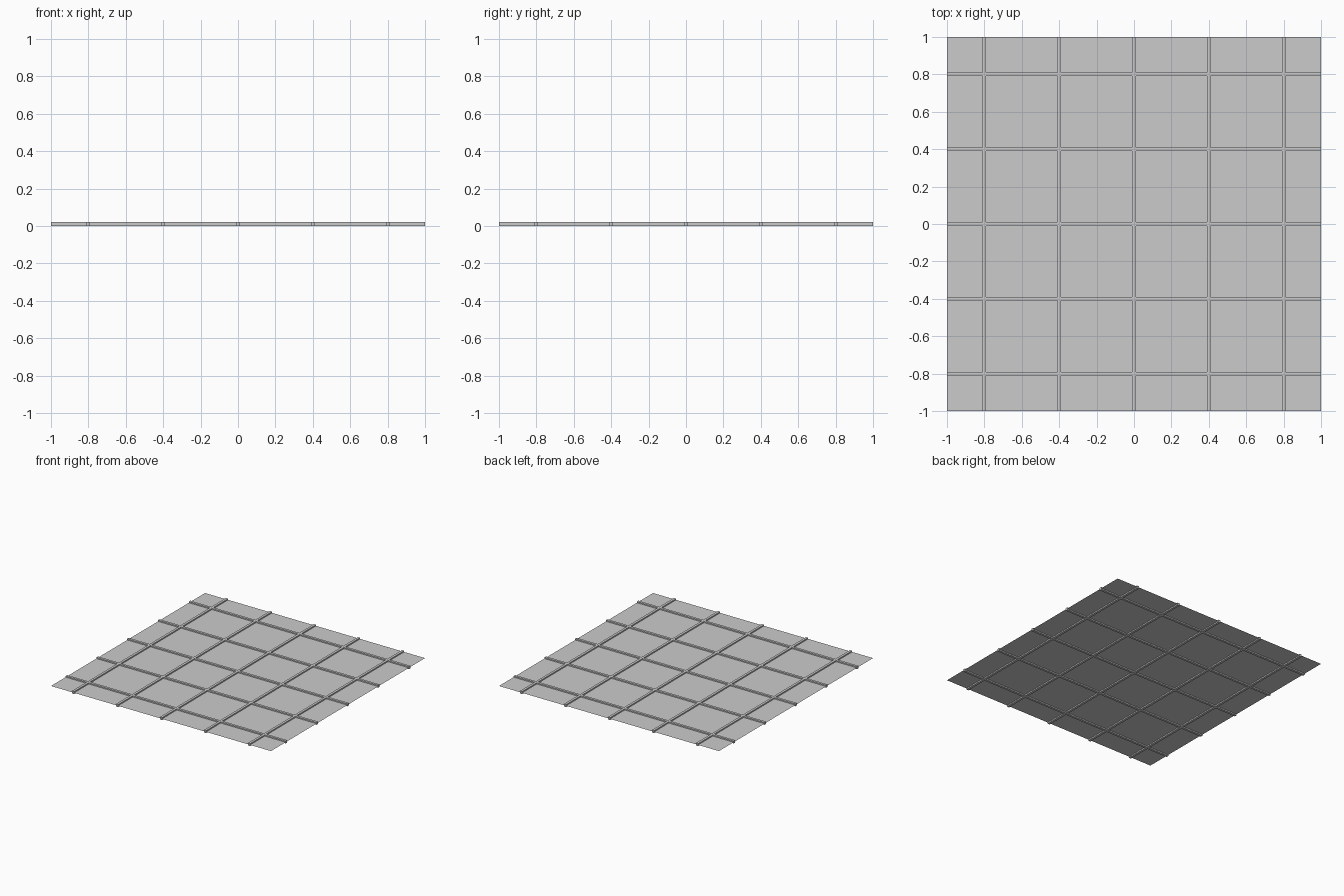
import bpy

if "Cube" in bpy.data.objects:
    bpy.data.objects.remove(bpy.data.objects["Cube"])

BAR = 0.02                              # bar width and height
OFFSETS = [-0.8, -0.4, 0.0, 0.4, 0.8]   # bar positions on both axes


def bar(name, loc, size):
    bpy.ops.mesh.primitive_cube_add(size=1, location=loc)
    ob = bpy.context.object
    ob.name = name
    ob.scale = size
    bpy.ops.object.transform_apply(location=False, rotation=False, scale=True)
    return ob


# thin flat panel through the middle of the bars
bpy.ops.mesh.primitive_plane_add(size=2, location=(0, 0, BAR / 2))
bpy.context.object.name = "panel"

# crossing square bars, standing proud on both sides of the panel
for i, p in enumerate(OFFSETS):
    bar(f"lengthwise_bar_{i + 1}", (p, 0, BAR / 2), (BAR, 2, BAR))
    bar(f"crosswise_bar_{i + 1}", (0, p, BAR / 2), (2, BAR, BAR))
